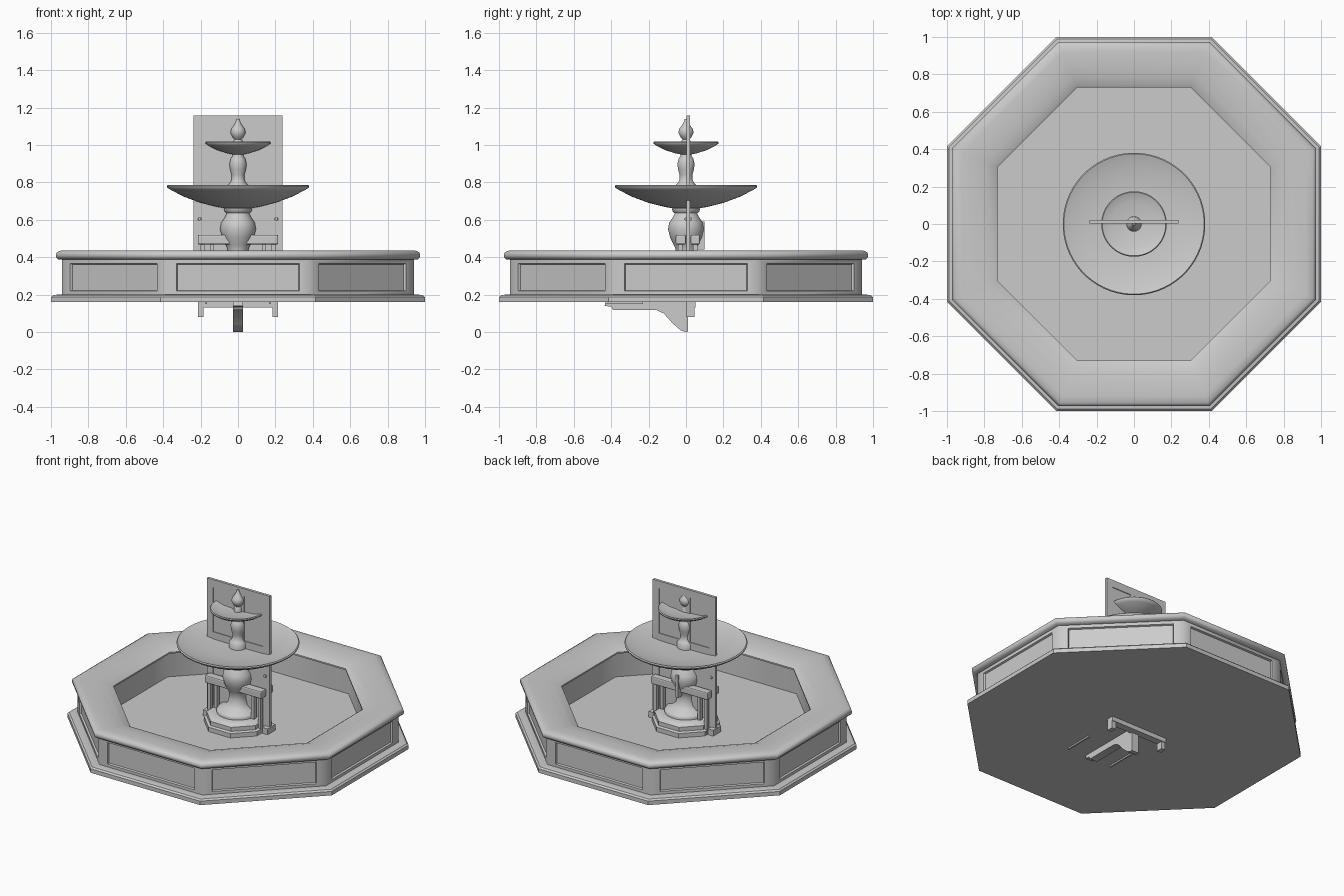
import bpy, bmesh, math
from mathutils import Vector

cube = bpy.data.objects.get("Cube")
if cube:
    bpy.data.objects.remove(cube, do_unlink=True)

stone = bpy.data.materials.new("grey stone")
stone.use_nodes = True
stone.diffuse_color = (0.6, 0.6, 0.6, 1)
stone.node_tree.nodes["Principled BSDF"].inputs["Base Color"].default_value = (0.6, 0.6, 0.6, 1)


def finish(bm, name, smooth=None):
    bmesh.ops.remove_doubles(bm, verts=bm.verts, dist=1e-5)
    bmesh.ops.recalc_face_normals(bm, faces=bm.faces)
    mesh = bpy.data.meshes.new(name)
    bm.to_mesh(mesh)
    bm.free()
    mesh.materials.append(stone)
    obj = bpy.data.objects.new(name, mesh)
    bpy.context.collection.objects.link(obj)
    if smooth:
        bpy.ops.object.select_all(action='DESELECT')
        obj.select_set(True)
        bpy.context.view_layer.objects.active = obj
        bpy.ops.object.shade_smooth_by_angle(angle=math.radians(smooth))
    return obj


def revolve(profile, sides, closed=False):
    """Turn (radius, z) points around z; eight sides use the apothem as radius."""
    bm = bmesh.new()
    k = 1 / math.cos(math.pi / 8) if sides == 8 else 1
    rings = []
    for r, z in profile:
        ring = []
        for i in range(sides):
            a = (i + 0.5) * math.tau / sides
            ring.append(bm.verts.new((r * k * math.cos(a), r * k * math.sin(a), z)))
        rings.append(ring)
    pairs = list(zip(rings, rings[1:]))
    if closed:
        pairs.append((rings[-1], rings[0]))
    else:
        bm.faces.new(rings[0])
        bm.faces.new(rings[-1])
    for low, high in pairs:
        for i in range(sides):
            j = (i + 1) % sides
            bm.faces.new((low[i], low[j], high[j], high[i]))
    return bm


def boxes(name, spans, bevel=0.0):
    """One object from boxes given as ((x0, x1), (y0, y1), (z0, z1))."""
    bm = bmesh.new()
    for span in spans:
        new = bmesh.ops.create_cube(bm, size=1)["verts"]
        for v in new:
            v.co = Vector([(a + b) / 2 + c * (b - a) for (a, b), c in zip(span, v.co)])
    obj = finish(bm, name)
    if bevel:
        mod = obj.modifiers.new("soft edges", 'BEVEL')
        mod.width, mod.segments = bevel, 2
    return obj


def side_plate(name, outline, half_width, x=0):
    """Extrude a (y, z) outline across x."""
    bm = bmesh.new()
    face = bm.faces.new([bm.verts.new((x - half_width, y, z)) for y, z in outline])
    geom = bmesh.ops.extrude_face_region(bm, geom=[face])["geom"]
    for v in geom:
        if isinstance(v, bmesh.types.BMVert):
            v.co.x = x + half_width
    return finish(bm, name, 35)


# Basin: stepped base, floor, panelled wall and rounded coping
finish(revolve([(1, .16), (1, .187), (.99, .197), (.965, .2)], 8), "basin_base")
finish(revolve([(.8, .19), (.8, .225)], 8), "basin_floor")

bm = revolve([(.94, .195), (.94, .39), (.75, .4), (.75, .2)], 8, closed=True)
bm.normal_update()
bmesh.ops.recalc_face_normals(bm, faces=bm.faces)
outer = [f for f in bm.faces if abs(f.normal.z) < .1
         and f.normal.dot(f.calc_center_median()) > .8]
bmesh.ops.inset_individual(bm, faces=outer, thickness=.034)
for f in outer:
    n, c = f.normal.copy(), f.calc_center_median()
    along = Vector((-n.y, n.x, 0))
    for v in f.verts:
        v.co -= along * (v.co - c).dot(along) * .1
bmesh.ops.inset_individual(bm, faces=outer, thickness=.006, depth=-.012)
finish(bm, "basin_wall", 50)

finish(revolve([(.93, .387), (.962, .389), (.972, .4), (.974, .412), (.97, .425),
                (.955, .434), (.92, .437), (.85, .434), (.79, .425), (.745, .411),
                (.73, .402), (.73, .392), (.76, .387)], 8, closed=True), "basin_coping", 50)

# Pedestal and tiers
finish(revolve([(.2, .22), (.2, .255), (.185, .262), (.185, .29), (.165, .305),
                (.15, .31)], 8), "pedestal_plinth", 30)
finish(revolve([(.13, .3), (.135, .32), (.125, .335), (.09, .345), (.065, .37),
                (.055, .41), (.055, .44), (.065, .465), (.085, .505), (.096, .55),
                (.09, .585), (.07, .615), (.06, .635), (.072, .645), (.075, .66),
                (.06, .67)], 48), "pedestal_bulb", 50)
finish(revolve([(.06, .66), (.11, .668), (.2, .69), (.29, .724), (.355, .757),
                (.379, .772), (.381, .78), (.375, .786), (.366, .783), (.3, .765),
                (.18, .752), (.04, .75)], 64), "lower_bowl", 50)
finish(revolve([(.055, .745), (.055, .785), (.045, .795), (.034, .815), (.034, .84),
                (.043, .87), (.046, .9), (.04, .925), (.03, .94), (.032, .96)], 32),
       "upper_stem", 50)
finish(revolve([(.03, .95), (.06, .956), (.11, .972), (.155, .994), (.173, 1.006),
                (.175, 1.013), (.17, 1.018), (.163, 1.015), (.12, 1.002),
                (.02, .995)], 48), "upper_bowl", 50)
finish(revolve([(.025, .99), (.025, 1.02), (.018, 1.03), (.03, 1.043), (.041, 1.065),
                (.037, 1.085), (.022, 1.105), (.011, 1.125), (.006, 1.14)], 32),
       "finial", 50)

# Upright panelled board through the centre
front, back = .003, .021
boxes("board", [((-.235, .235), (.008, .016), (.225, 1.155))])
frame = [((-.045, .045), (front, back), (.225, 1.155))]
for s in (-1, 1):
    frame.append((tuple(sorted((s * .19, s * .237))), (front, back), (.225, 1.157)))
for low, high in ((.225, .3), (.72, .8), (1.105, 1.157)):
    frame.append(((-.237, .237), (front, back), (low, high)))
boxes("board_frame", frame)
knobs = []
for s in (-1, 1):
    knobs.append(((s * .205 - .009, s * .205 + .009), (-.008, .03), (.595, .613)))
boxes("board_knobs", knobs, .006)

# Cross rails with small legs on both faces of the board
boxes("cross_rails", [((-.215, .215), (-.055, .0), (.468, .52)),
                      ((-.215, .215), (.025, .075), (.468, .52))], .008)
legs = []
for s in (-1, 1):
    for x in (.14, .19):
        for y in (-.03, .05):
            legs.append(((s * x - .011, s * x + .011), (y - .012, y + .012), (.225, .47)))
    legs.append(((s * .225 - .02, s * .225 + .02), (-.03, .055), (.225, .265)))
boxes("rail_legs", legs)
side_plate("rear_bracket", [(.04, .44), (.1, .44), (.1, .59), (.085, .59), (.075, .53),
                            (.04, .5)], .01)

# Fittings below the base
side_plate("lower_foot", [(-.43, .16), (-.435, .14), (-.4, .135), (-.39, .118), (-.16, .118),
                          (-.12, .1), (-.07, .045), (-.03, .01), (0, 0), (.012, .002),
                          (.012, .16)], .028)
boxes("lower_bar", [((-.215, .215), (.0, .05), (.13, .162))])
lugs, runners = [], []
for s in (-1, 1):
    lugs.append(((s * .2 - .015, s * .2 + .015), (.0, .045), (.08, .14)))
    runners.append(((s * .17 - .005, s * .17 + .005), (-.43, -.23), (.15, .162)))
boxes("lower_lugs", lugs)
boxes("lower_runners", runners)
